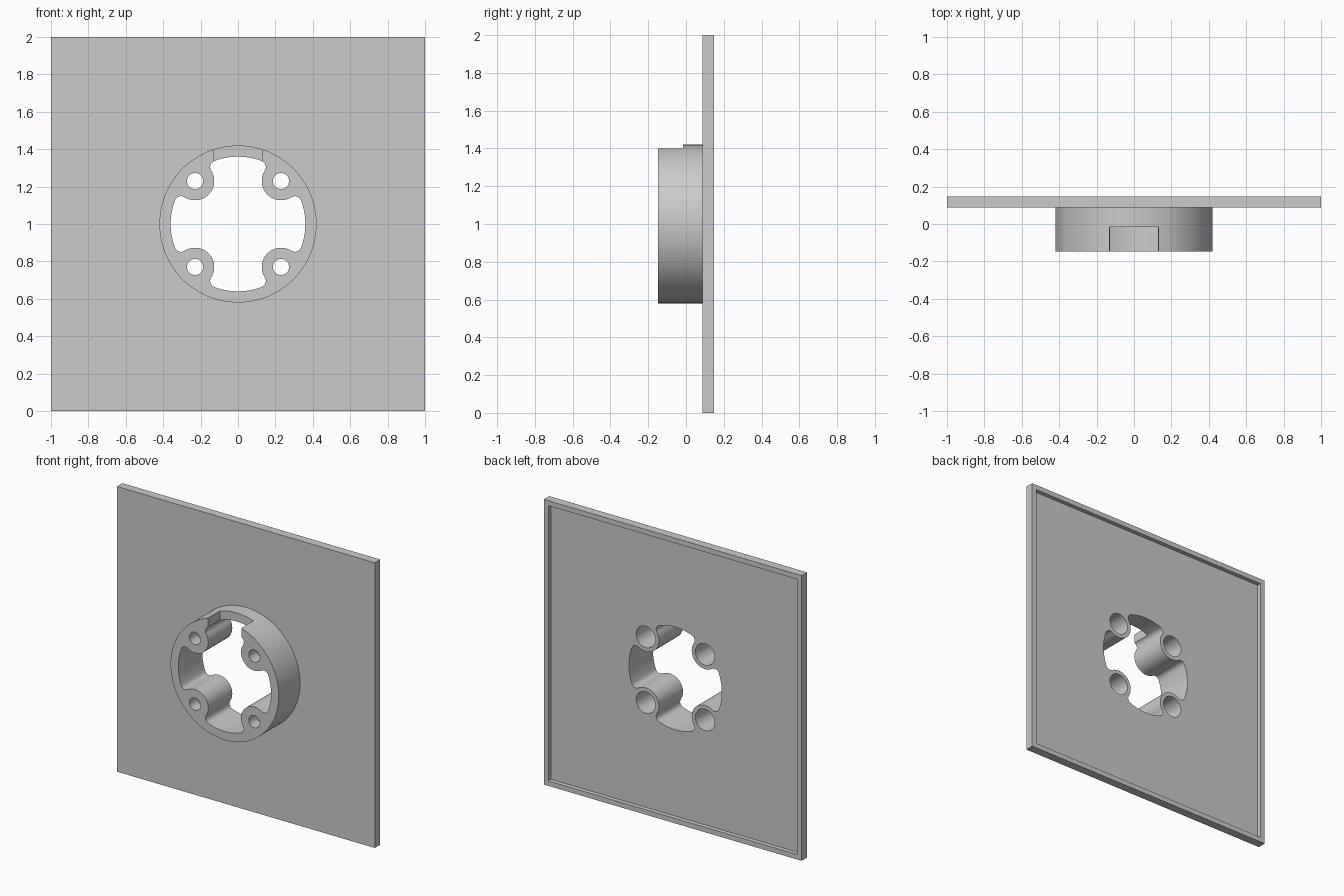
import bpy, bmesh, math
from math import pi, cos, sin

cube = bpy.data.objects.get("Cube")
if cube:
    bpy.data.objects.remove(cube, do_unlink=True)

CZ = 1.0                      # height of the ring axis
RING_OUT, RING_IN = 0.42, 0.36
BOSS, BOSS_R, FILLET = 0.23, 0.103, 0.035
FRONT, PLATE_FRONT, RECESS, BACK = -0.148, 0.088, 0.118, 0.148

grey = bpy.data.materials.new("light grey")
grey.use_nodes = True
grey.diffuse_color = (0.6, 0.6, 0.6, 1)
grey.node_tree.nodes["Principled BSDF"].inputs["Base Color"].default_value = (0.6, 0.6, 0.6, 1)


def prism(name, outline, y0, y1):
    """Extrude an x/z outline (relative to the ring axis) from y0 to y1."""
    bm = bmesh.new()
    face = bm.faces.new([bm.verts.new((x, y0, z + CZ)) for x, z in outline])
    ext = bmesh.ops.extrude_face_region(bm, geom=[face])
    verts = [v for v in ext["geom"] if isinstance(v, bmesh.types.BMVert)]
    bmesh.ops.translate(bm, verts=verts, vec=(0, y1 - y0, 0))
    bmesh.ops.recalc_face_normals(bm, faces=bm.faces)
    mesh = bpy.data.meshes.new(name)
    bm.to_mesh(mesh)
    bm.free()
    mesh.materials.append(grey)
    obj = bpy.data.objects.new(name, mesh)
    bpy.context.collection.objects.link(obj)
    return obj


def arc(cx, cz, r, a0, a1, n):
    return [(cx + r * cos(a0 + (a1 - a0) * i / n), cz + r * sin(a0 + (a1 - a0) * i / n))
            for i in range(n + 1)]


def circle(cx, cz, r, n):
    return arc(cx, cz, r, 0, 2 * pi, n)[:-1]


def rect(x0, x1, z0, z1):
    return [(x0, z0), (x1, z0), (x1, z1), (x0, z1)]


def opening_outline():
    """Round opening with four bosses bulging in, joined by fillets."""
    d, c, t = BOSS * math.sqrt(2), RING_IN - FILLET, BOSS_R + FILLET
    delta = math.acos((c * c + d * d - t * t) / (2 * c * d))
    pts = []
    for k in range(4):
        mid = pi / 4 + k * pi / 2
        bx, bz = d * cos(mid), d * sin(mid)
        lo, hi = mid - delta, mid + delta
        f1, f2 = (c * cos(lo), c * sin(lo)), (c * cos(hi), c * sin(hi))
        # turn of each fillet from the ring wall to the boss
        toward = math.atan2(bz - f1[1], bx - f1[0])
        turn = (toward - lo) % (2 * pi)
        half = pi - (turn - delta)          # half sweep of the boss arc
        half = abs((toward + pi - (mid + pi) + pi) % (2 * pi) - pi)
        pts += arc(0, 0, RING_IN, mid - pi / 2 + delta, lo, 16)
        pts += arc(*f1, FILLET, lo, lo + turn, 10)[1:]
        pts += arc(bx, bz, BOSS_R, mid + pi + half, mid + pi - half, 24)[1:]
        pts += arc(*f2, FILLET, hi - turn, hi, 10)[1:]
    return pts[1:]


def combine(target, other, operation):
    mod = target.modifiers.new(operation.title(), 'BOOLEAN')
    mod.operation, mod.solver, mod.object = operation, 'EXACT', other
    bpy.context.view_layer.objects.active = target
    bpy.ops.object.modifier_apply(modifier=mod.name)
    bpy.data.objects.remove(other, do_unlink=True)


# Square plate with a shallow recess framed by a rim on the back
plate = prism("mounting_plate", rect(-1, 1, -1, 1), PLATE_FRONT, BACK)
combine(plate, prism("recess_cutter", rect(-0.965, 0.965, -0.965, 0.965), RECESS, BACK + 0.1), 'DIFFERENCE')

# Round collar on the front
combine(plate, prism("collar", circle(0, 0, RING_OUT, 128), FRONT, PLATE_FRONT + 0.015), 'UNION')

# Shaped opening through the collar and plate
combine(plate, prism("opening_cutter", opening_outline(), -0.5, 0.5), 'DIFFERENCE')

# Notch in the top of the collar
combine(plate, prism("notch_cutter", rect(-0.13, 0.13, 0.3, 0.5), -0.5, -0.015), 'DIFFERENCE')

# Screw holes, wider from the back
for sx in (-1, 1):
    for sz in (-1, 1):
        x, z = sx * BOSS, sz * BOSS
        combine(plate, prism("hole_cutter", circle(x, z, 0.043, 32), -0.5, 0.5), 'DIFFERENCE')
        combine(plate, prism("bore_cutter", circle(x, z, 0.075, 40), -0.06, 0.5), 'DIFFERENCE')

# Smooth round walls, sharp edges
bpy.ops.object.select_all(action='DESELECT')
plate.select_set(True)
bpy.context.view_layer.objects.active = plate
bpy.ops.object.shade_smooth_by_angle(angle=math.radians(30))
